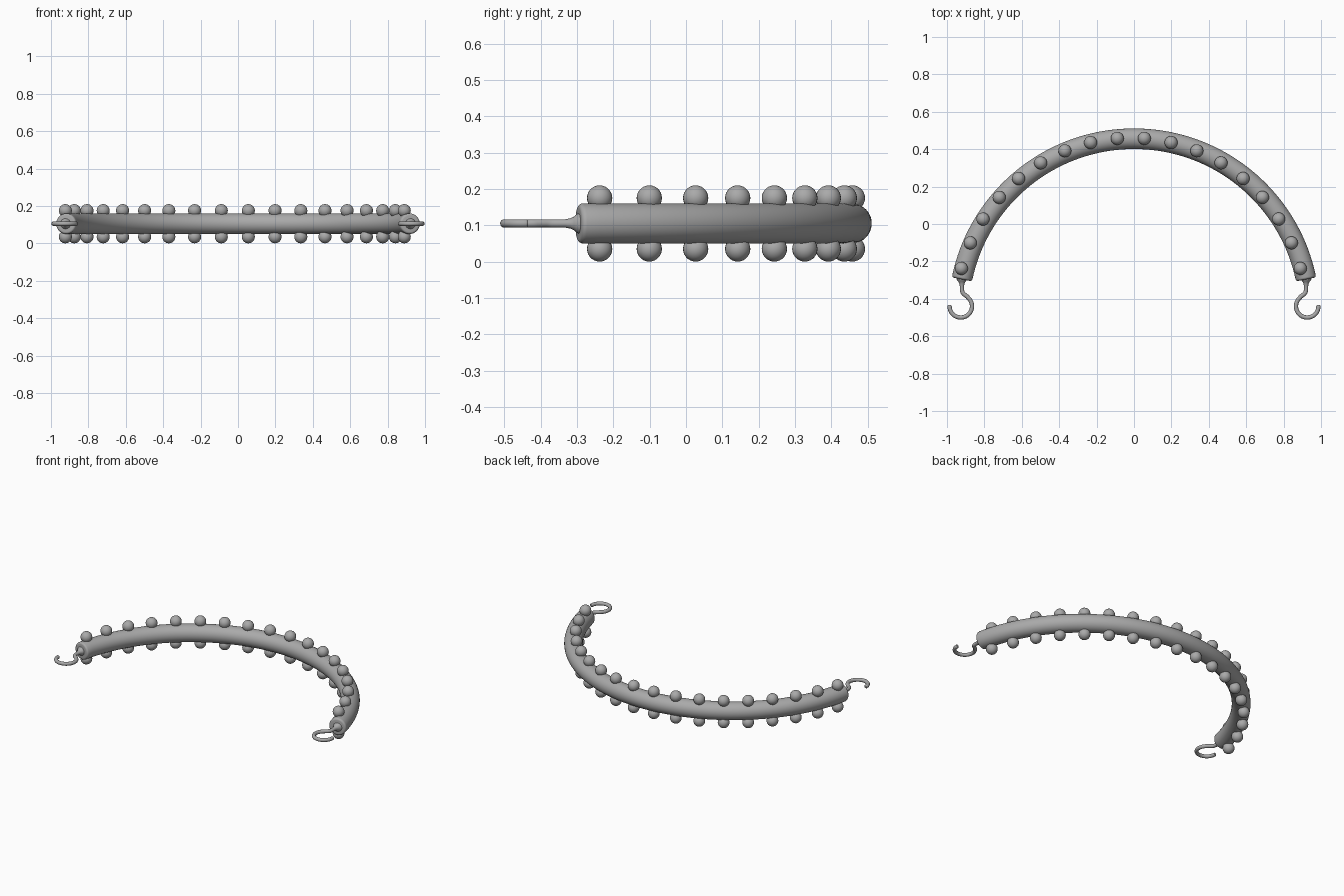
import bpy, bmesh
from math import sin, cos, pi, radians
from mathutils import Vector

cube = bpy.data.objects.get("Cube")
if cube:
    bpy.data.objects.remove(cube, do_unlink=True)

MID_Z = 0.105

metal = bpy.data.materials.new("grey metal")
metal.use_nodes = True
GREY = (0.4, 0.4, 0.4, 1)
metal.diffuse_color = GREY
metal.node_tree.nodes["Principled BSDF"].inputs["Base Color"].default_value = GREY


def finish(name, bm):
    """Turn a bmesh into a smooth shaded object."""
    bmesh.ops.recalc_face_normals(bm, faces=bm.faces)
    mesh = bpy.data.meshes.new(name)
    bm.to_mesh(mesh)
    bm.free()
    mesh.materials.append(metal)
    obj = bpy.data.objects.new(name, mesh)
    bpy.context.collection.objects.link(obj)
    bpy.ops.object.select_all(action='DESELECT')
    obj.select_set(True)
    bpy.context.view_layer.objects.active = obj
    bpy.ops.object.shade_smooth_by_angle(angle=radians(40))
    return obj


def sweep(name, path, sides):
    """Skin round rings along a flat path of (x, y, radius)."""
    bm = bmesh.new()
    pts = [Vector((x, y, MID_Z)) for x, y, r in path]
    rings = []
    for i, p in enumerate(pts):
        along = (pts[min(i + 1, len(pts) - 1)] - pts[max(i - 1, 0)]).normalized()
        side = Vector((-along.y, along.x, 0))
        r = path[i][2]
        rings.append([bm.verts.new(p + side * r * cos(a) + Vector((0, 0, r * sin(a))))
                      for a in (2 * pi * k / sides for k in range(sides))])
    for a, b in zip(rings, rings[1:]):
        for k in range(sides):
            n = (k + 1) % sides
            bm.faces.new((a[k], a[n], b[n], b[k]))
    bm.faces.new(rings[0])
    bm.faces.new(rings[-1])
    return finish(name, bm)


# Curved bar with rounded rims at both ends
BAR_R, BAR_Y, THICK, RIM = 0.939, -0.483, 0.055, 0.012
START, END = radians(11.5), radians(168.5)
rim = [(RIM * (1 - cos(t)) / BAR_R, THICK - RIM * (1 - sin(t)))
       for t in (pi / 2 * k / 5 for k in range(6))]
stations = [(START + d, r) for d, r in rim]
first, last = stations[-1][0], END - rim[-1][0]
stations += [(first + (last - first) * k / 72, THICK) for k in range(1, 72)]
stations += [(END - d, r) for d, r in reversed(rim)]
sweep("curved_bar", [(BAR_R * cos(a), BAR_Y + BAR_R * sin(a), r) for a, r in stations], 40)

# Wire hooks: flared foot, straight shank, short bend, open ring, rounded tip
WIRE, RING_R, RING_X, RING_Y = 0.0115, 0.06, 0.926, -0.44
SHANK_X = 0.92
hook = [(SHANK_X, -0.285, 0.032), (SHANK_X, -0.300, 0.026), (SHANK_X, -0.308, 0.019),
        (SHANK_X, -0.318, 0.014), (SHANK_X, -0.332, WIRE), (SHANK_X, -0.352, WIRE),
        (0.917, -0.366, WIRE), (0.908, -0.376, WIRE), (0.893, -0.387, WIRE)]
for k in range(29):
    a = radians(140 + 220 * k / 28)
    hook.append((RING_X + RING_R * cos(a), RING_Y + RING_R * sin(a), WIRE))
tip_x = RING_X + RING_R
hook += [(tip_x, RING_Y + 0.003, WIRE * 0.9), (tip_x, RING_Y + 0.006, WIRE * 0.6)]
for name, s in (("left_hook", 1), ("right_hook", -1)):
    sweep(name, [(s * x, y, r) for x, y, r in hook], 16)

# Two rows of ball studs, above and below the bar
STUD_R, ROW_R, ROW_X, ROW_Y, STEP, COUNT = 0.0348, 0.937, -0.017, -0.4765, 8.85, 18
for name, z in (("upper_studs", 0.175), ("lower_studs", 0.035)):
    bm = bmesh.new()
    for k in range(COUNT):
        a = radians(90 + STEP * (k - (COUNT - 1) / 2))
        ball = bmesh.ops.create_uvsphere(bm, u_segments=24, v_segments=14, radius=STUD_R)
        bmesh.ops.translate(bm, verts=ball["verts"],
                            vec=(ROW_X + ROW_R * cos(a), ROW_Y + ROW_R * sin(a), z))
    finish(name, bm)
